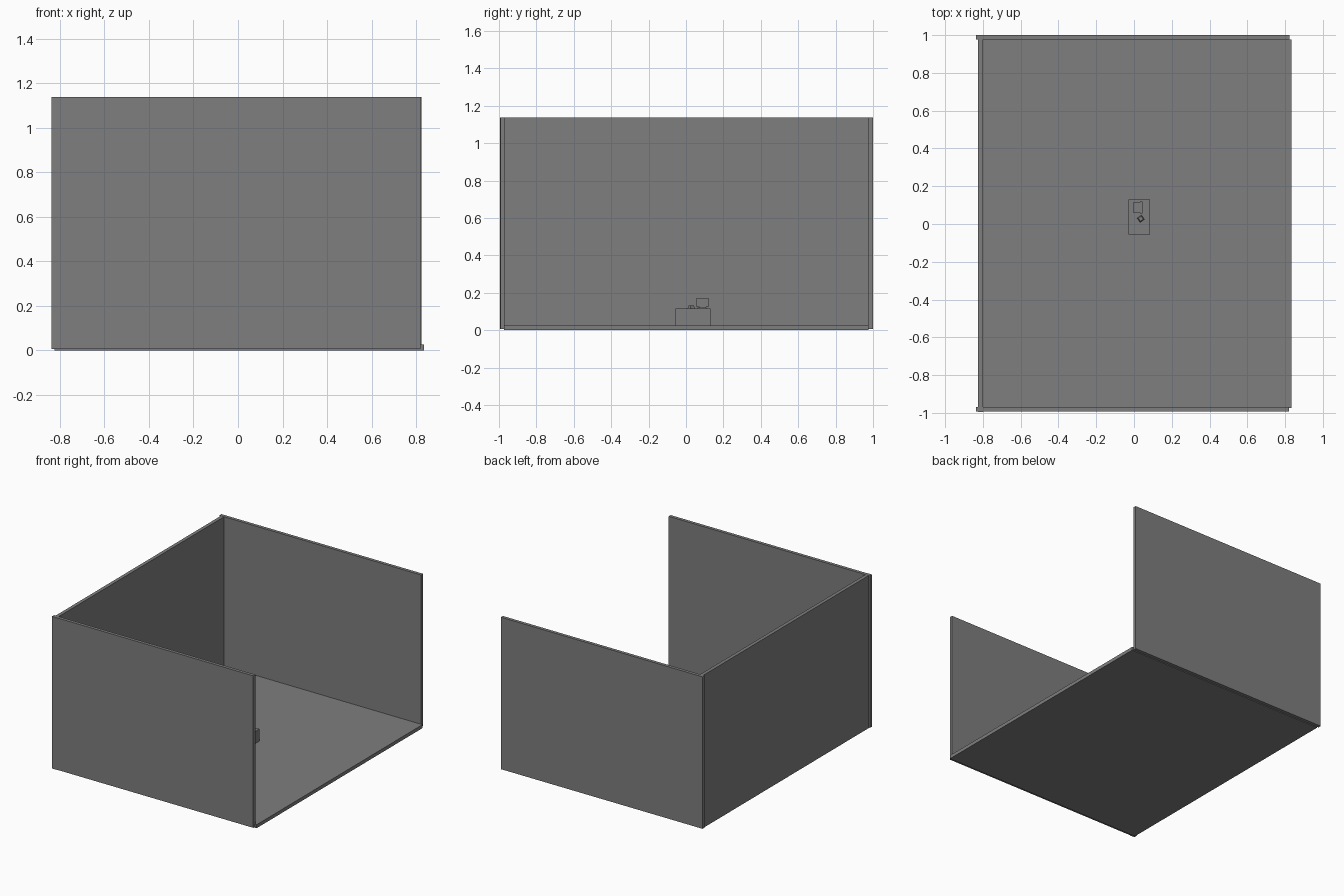
import bpy, bmesh, math
from mathutils import Matrix, Vector

if "Cube" in bpy.data.objects:
    bpy.data.objects.remove(bpy.data.objects["Cube"])

grey = bpy.data.materials.new("plain grey")
grey.diffuse_color = (0.21, 0.21, 0.21, 1)
grey.use_nodes = True
grey.node_tree.nodes["Principled BSDF"].inputs["Base Color"].default_value = grey.diffuse_color


def box(name, lo, hi, turn=0.0, taper=1.0):
    """Box between two corners, turned about z, with its top scaled by taper."""
    lo, hi = Vector(lo), Vector(hi)
    mid, size = (lo + hi) / 2, hi - lo
    bm = bmesh.new()
    bmesh.ops.create_cube(bm, size=1)
    for v in bm.verts:
        k = taper if v.co.z > 0 else 1
        v.co = Vector((v.co.x * size.x * k, v.co.y * size.y * k, v.co.z * size.z))
    bm.transform(Matrix.Translation(mid) @ Matrix.Rotation(math.radians(turn), 4, 'Z'))
    mesh = bpy.data.meshes.new(name)
    bm.to_mesh(mesh)
    bm.free()
    mesh.materials.append(grey)
    ob = bpy.data.objects.new(name, mesh)
    bpy.context.collection.objects.link(ob)
    return ob


# room shell: floor and three walls, open on the right and at the top
box("floor", (-0.825, -0.974, 0), (0.835, 0.976, 0.026))
box("left_wall", (-0.825, -0.995, 0.006), (-0.799, 0.98, 1.136))
box("back_wall", (-0.837, 0.976, 0.006), (0.824, 1.0, 1.137))
box("front_wall", (-0.837, -0.992, 0.006), (0.82, -0.968, 1.137))

# desk block in the middle of the floor
box("desk", (-0.03, -0.055, 0.026), (0.085, 0.131, 0.117))

# small monitor on the desk, facing right
box("monitor_foot", (0.0, 0.07, 0.117), (0.04, 0.108, 0.127), taper=0.8)
box("monitor_case", (-0.005, 0.062, 0.127), (0.032, 0.114, 0.168))
box("monitor_bezel", (0.032, 0.056, 0.123), (0.044, 0.12, 0.171))

# low items beside the monitor
box("keyboard", (0.048, 0.062, 0.117), (0.06, 0.11, 0.122), turn=-8)
box("small_case", (0.022, 0.014, 0.117), (0.05, 0.042, 0.132), turn=35, taper=0.7)
